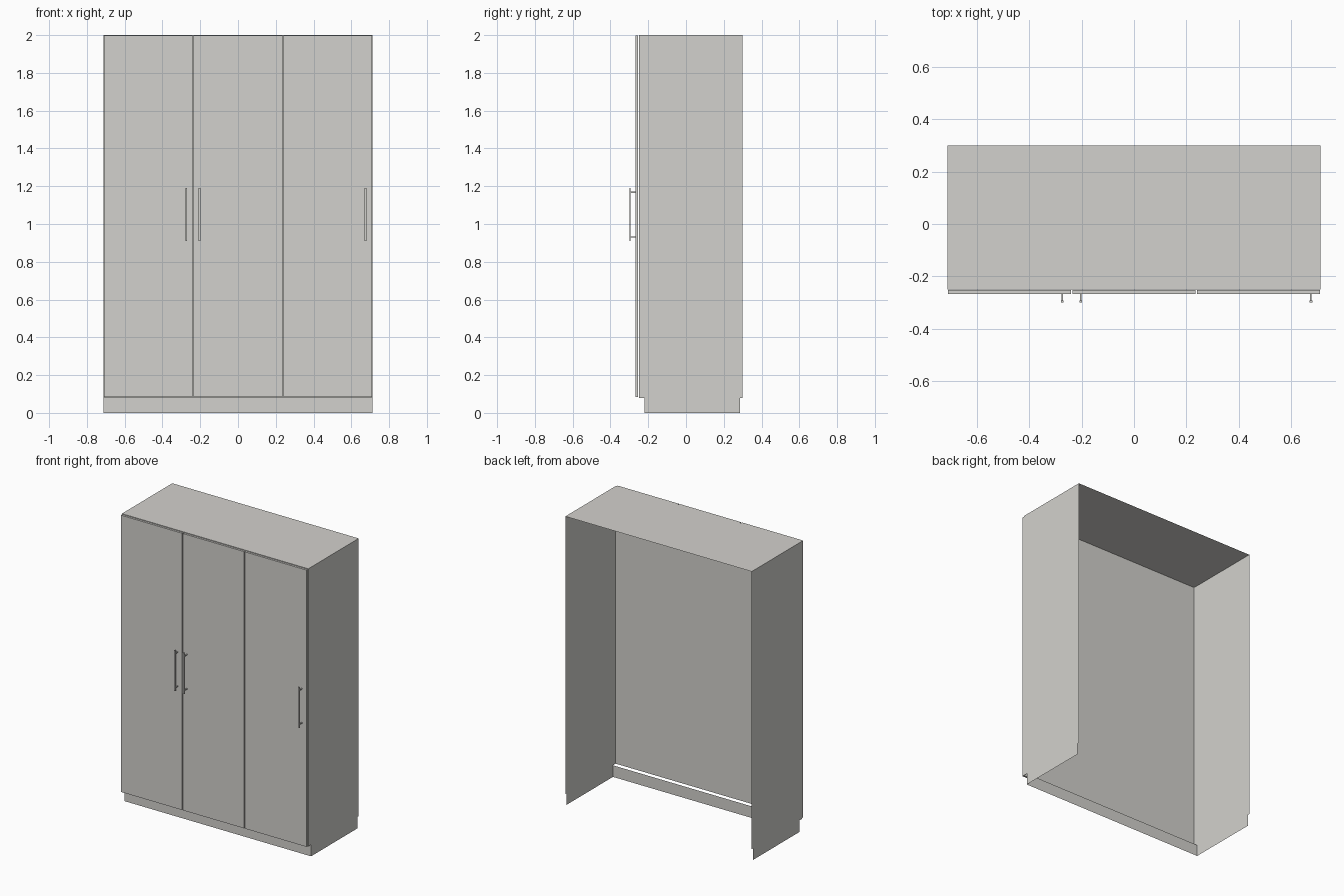
import bpy
import bmesh

cube = bpy.data.objects.get("Cube")
if cube:
    bpy.data.objects.remove(cube, do_unlink=True)

grey = bpy.data.materials.new("warm_grey")
grey.use_nodes = True
colour = (0.65, 0.64, 0.61, 1)
grey.diffuse_color = colour
grey.node_tree.nodes["Principled BSDF"].inputs["Base Color"].default_value = colour

HALF_W, BACK, FRONT, HEIGHT = 0.713, 0.30, -0.25, 2.0
KICK_H, KICK_FRONT, KICK_BACK = 0.08, -0.22, 0.285
DOOR_BACK, DOOR_FRONT, GAP = -0.253, -0.267, 0.003


def finish(name, bm):
    mesh = bpy.data.meshes.new(name)
    bm.to_mesh(mesh)
    bm.free()
    mesh.materials.append(grey)
    obj = bpy.data.objects.new(name, mesh)
    bpy.context.collection.objects.link(obj)
    return obj


def panel(name, points):
    """Single thin sheet through the given corners."""
    bm = bmesh.new()
    bm.faces.new([bm.verts.new(p) for p in points])
    return finish(name, bm)


def add_box(bm, low, high):
    verts = bmesh.ops.create_cube(bm, size=1)["verts"]
    for v in verts:
        for i in range(3):
            v.co[i] = high[i] if v.co[i] > 0 else low[i]


def upright(name, y, z0, z1):
    """Full-width sheet facing the front."""
    panel(name, [(-HALF_W, y, z0), (HALF_W, y, z0),
                 (HALF_W, y, z1), (-HALF_W, y, z1)])


# Carcass: notched sides, top and front sheet, open at the back and below
side = [(KICK_FRONT, 0), (KICK_BACK, 0), (KICK_BACK, KICK_H), (BACK, KICK_H),
        (BACK, HEIGHT), (FRONT, HEIGHT), (FRONT, KICK_H), (KICK_FRONT, KICK_H)]
panel("left_side", [(HALF_W, y, z) for y, z in side])
panel("right_side", [(-HALF_W, y, z) for y, z in reversed(side)])
panel("top_panel", [(-HALF_W, FRONT, HEIGHT), (HALF_W, FRONT, HEIGHT),
                    (HALF_W, BACK, HEIGHT), (-HALF_W, BACK, HEIGHT)])
upright("front_sheet", FRONT, KICK_H, HEIGHT)
upright("kickboard", KICK_FRONT, 0, KICK_H)

# Three doors with narrow gaps between them
door_w = 2 * HALF_W / 3
for i, name in enumerate(("right_door", "middle_door", "left_door")):
    x0 = -HALF_W + i * door_w
    bm = bmesh.new()
    add_box(bm, (x0 + GAP, DOOR_BACK, KICK_H + GAP),
            (x0 + door_w - GAP, DOOR_FRONT, HEIGHT - GAP))
    bmesh.ops.recalc_face_normals(bm, faces=bm.faces)
    finish(name, bm)

# Bar handles, each on two short posts
for name, x in (("right_handle", -0.274), ("middle_handle", -0.204),
                ("left_handle", 0.676)):
    bm = bmesh.new()
    add_box(bm, (x - 0.005, -0.30, 0.91), (x + 0.005, -0.293, 1.19))
    for z in (0.932, 1.168):
        add_box(bm, (x - 0.003, -0.293, z - 0.003), (x + 0.003, DOOR_FRONT, z + 0.003))
    bmesh.ops.recalc_face_normals(bm, faces=bm.faces)
    finish(name, bm)
